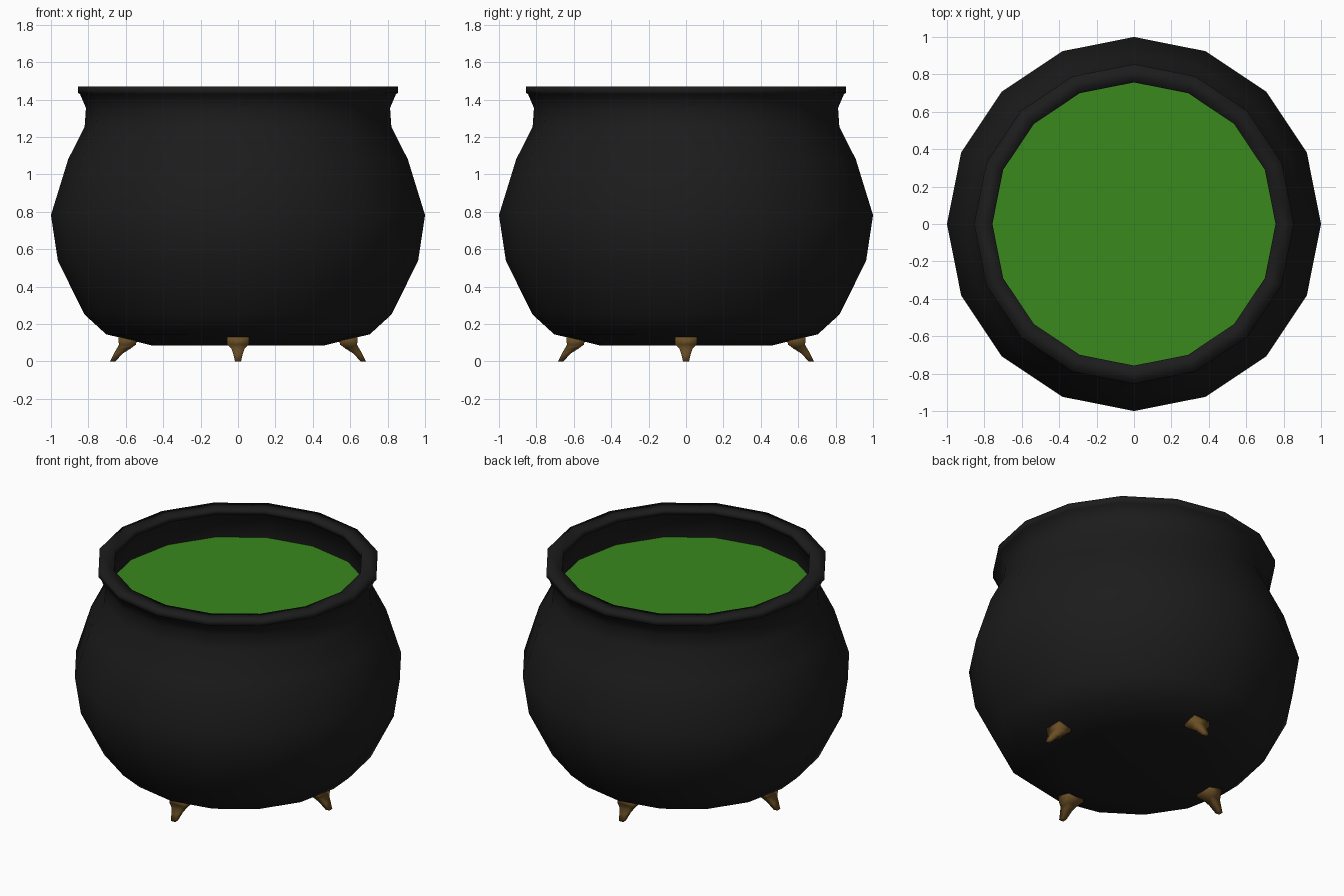
import bpy, bmesh, math
from mathutils import Matrix, Vector

default = bpy.data.objects.get("Cube")
if default:
    bpy.data.objects.remove(default)


def material(name, colour, roughness):
    m = bpy.data.materials.new(name)
    m.use_nodes = True
    m.diffuse_color = (*colour, 1)
    shader = m.node_tree.nodes["Principled BSDF"]
    shader.inputs["Base Color"].default_value = (*colour, 1)
    shader.inputs["Roughness"].default_value = roughness
    return m


iron = material("black iron", (0.0115, 0.0115, 0.0115), 0.7)
bronze = material("aged bronze", (0.14, 0.075, 0.018), 0.6)
green = material("green brew", (0.04, 0.247, 0.012), 0.5)


def loft(name, rings, sides, mat, cap_end=True, start=0.0, turn=0.0, smooth=180):
    """Skin a stack of ellipses given as (centre x, z, radius x, radius y)."""
    bm = bmesh.new()
    loops = []
    for cx, z, rx, ry in rings:
        angles = [start + math.tau * i / sides for i in range(sides)]
        loops.append([bm.verts.new((cx + rx * math.cos(a), ry * math.sin(a), z)) for a in angles])
    for low, high in zip(loops, loops[1:]):
        for i in range(sides):
            j = (i + 1) % sides
            bm.faces.new((low[i], low[j], high[j], high[i]))
    bm.faces.new(loops[0][::-1])
    if cap_end:
        bm.faces.new(loops[-1])
    bmesh.ops.rotate(bm, verts=bm.verts, cent=Vector(), matrix=Matrix.Rotation(turn, 3, 'Z'))
    mesh = bpy.data.meshes.new(name)
    bm.to_mesh(mesh)
    bm.free()
    mesh.materials.append(mat)
    obj = bpy.data.objects.new(name, mesh)
    bpy.context.collection.objects.link(obj)
    bpy.ops.object.select_all(action='DESELECT')
    obj.select_set(True)
    bpy.context.view_layer.objects.active = obj
    bpy.ops.object.shade_smooth_by_angle(angle=math.radians(smooth))


# Pot: bottom, belly, neck, flat overhanging lip, then the inside wall
profile = [(0.46, 0.085), (0.705, 0.145), (0.82, 0.25), (0.963, 0.537),
           (1.0, 0.782), (0.908, 1.08), (0.82, 1.255), (0.813, 1.355),
           (0.845, 1.43), (0.855, 1.435), (0.855, 1.47), (0.757, 1.47),
           (0.757, 1.435), (0.783, 1.425), (0.79, 1.25)]
loft("pot", [(0, z, r, r) for r, z in profile], 16, iron, cap_end=False)

# Brew surface inside the neck
loft("brew", [(0, 1.255, 0.787, 0.787), (0, 1.272, 0.787, 0.787)], 16, green, smooth=30)

# Four splayed claw feet: square section as (inner x, outer x, z, half width)
claw = [(0.656, 0.684, 0.0, 0.016), (0.615, 0.663, 0.043, 0.026),
        (0.575, 0.648, 0.068, 0.035), (0.545, 0.637, 0.09, 0.058),
        (0.54, 0.64, 0.13, 0.06)]
corner = math.sqrt(2)
foot = [((a + b) / 2, z, (b - a) / 2 * corner, w * corner) for a, b, z, w in claw]
for i, side in enumerate(("left", "back", "right", "front")):
    loft(side + "_foot", foot, 4, bronze, start=math.pi / 4, turn=i * math.pi / 2)
